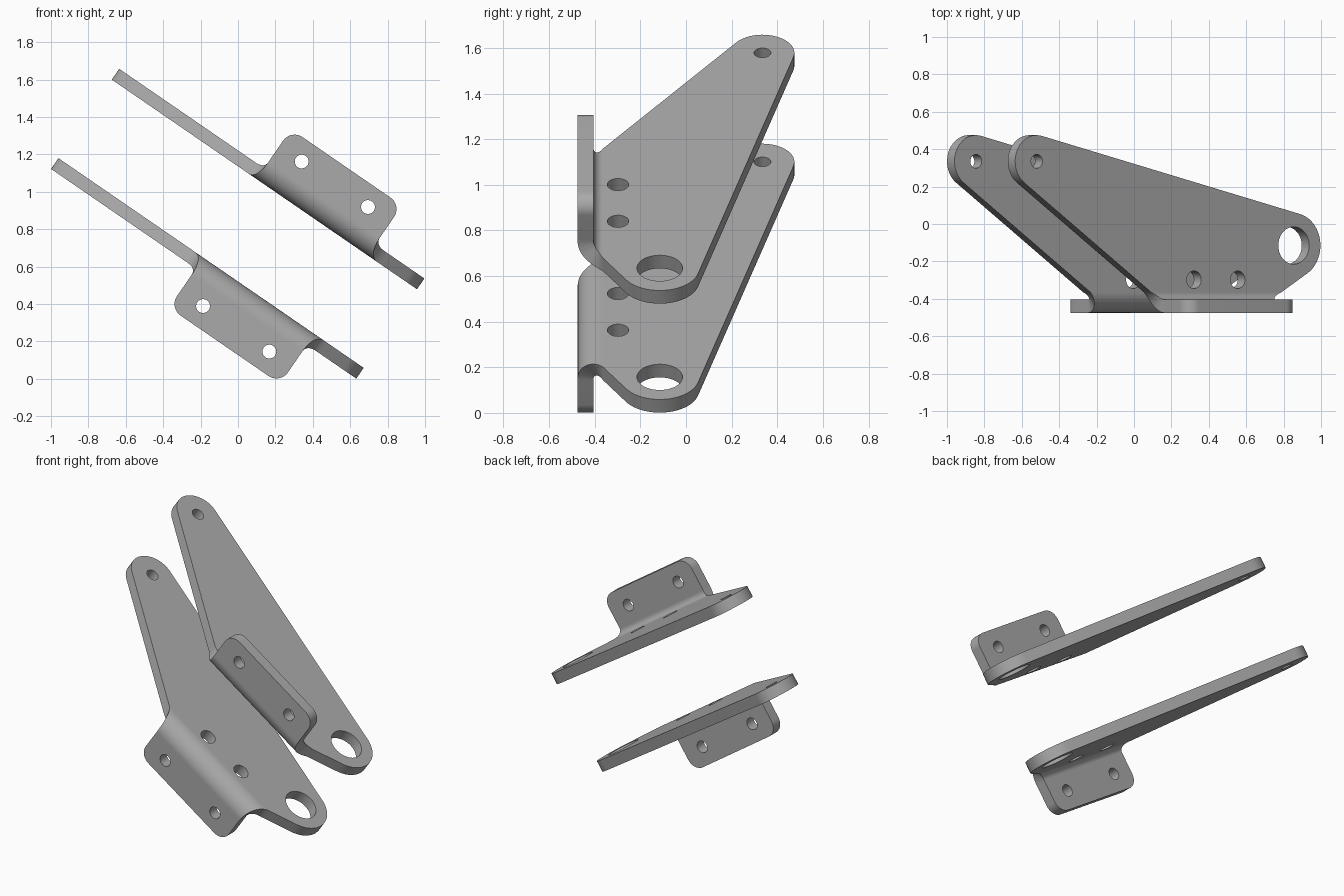
import bpy, bmesh
from math import radians, sin, cos, pi
from mathutils import Vector

cube = bpy.data.objects.get("Cube")
if cube:
    bpy.data.objects.remove(cube, do_unlink=True)

THICK = 0.07          # sheet thickness
BEND_Y = -0.365       # where the bend starts
INNER = 0.04          # inner bend radius
NEUTRAL = INNER + THICK / 2
BEND_LEN = NEUTRAL * pi / 2
ALONG = Vector((0.824, 0, -0.566)).normalized()
NORMAL = Vector((0.566, 0, 0.824)).normalized()

steel = bpy.data.materials.new("plain_grey_steel")
steel.use_nodes = True
grey = (0.4, 0.4, 0.4, 1)
steel.diffuse_color = grey
steel.node_tree.nodes["Principled BSDF"].inputs["Base Color"].default_value = grey


def arc(cx, cy, r, a0, a1, n=16):
    angles = [radians(a0 + (a1 - a0) * i / n) for i in range(n + 1)]
    return [(cx + r * cos(a), cy + r * sin(a)) for a in angles]


def circle(cx, cy, r):
    return arc(cx, cy, r, 0, 360, 40)[:-1]


# Unfolded sheet outline: straight edges joining tangent arcs
FLANGE_Y = BEND_Y - BEND_LEN - 0.214
outline = (arc(0.14, 0.335, 0.14, 76, 234.6, 24)            # narrow end
           + arc(0.79, -0.483, 0.15, 54.6, 0, 10)           # left flare
           + arc(1.015, FLANGE_Y + 0.075, 0.075, 180, 270)  # flange corners
           + arc(1.585, FLANGE_Y + 0.075, 0.075, 270, 360)
           + arc(1.81, -0.49, 0.15, 180, 121, 10)           # right flare
           + arc(1.807, -0.115, 0.173, -59, 76, 24))        # wide end
holes = [circle(0.14, 0.335, 0.037), circle(1.807, -0.115, 0.1)]
for side in (-1, 1):
    holes.append(circle(1.302 + side * 0.142, -0.298, 0.047))
    holes.append(circle(1.3 + side * 0.215, FLANGE_Y + 0.11, 0.037))


def flat_sheet():
    """Filled, extruded outline with its holes."""
    curve = bpy.data.curves.new("sheet_profile", "CURVE")
    curve.dimensions = "2D"
    curve.fill_mode = "BOTH"
    curve.extrude = THICK / 2
    for loop in [outline] + holes:
        spline = curve.splines.new("POLY")
        spline.points.add(len(loop) - 1)
        for point, (x, y) in zip(spline.points, loop):
            point.co = (x, y, 0, 1)
        spline.use_cyclic_u = True
    helper = bpy.data.objects.new("sheet_profile", curve)
    bpy.context.collection.objects.link(helper)
    graph = bpy.context.evaluated_depsgraph_get()
    mesh = bpy.data.meshes.new_from_object(helper.evaluated_get(graph))
    bpy.data.objects.remove(helper, do_unlink=True)
    bpy.data.curves.remove(curve)
    return mesh


def fold(y, w):
    """Fold a sheet point at height w round the bend."""
    rho = THICK + INNER - w
    d = BEND_Y - y
    if d <= 0:
        return y, w
    if d >= BEND_LEN:
        return BEND_Y - rho, THICK + INNER + d - BEND_LEN
    a = d / NEUTRAL
    return BEND_Y - rho * sin(a), THICK + INNER - rho * cos(a)


def bracket(name, origin, flip):
    mesh = flat_sheet()
    mesh.name = name
    bm = bmesh.new()
    bm.from_mesh(mesh)
    bmesh.ops.remove_doubles(bm, verts=bm.verts, dist=1e-5)
    # Cut lines across the bend, with one support line on each side
    cuts = [BEND_Y - BEND_LEN * i / 10 for i in range(11)]
    for y in cuts + [BEND_Y + 0.01, BEND_Y - BEND_LEN - 0.01]:
        bmesh.ops.bisect_plane(bm, geom=bm.verts[:] + bm.edges[:] + bm.faces[:],
                               plane_co=(0, y, 0), plane_no=(0, 1, 0), dist=1e-6)
    for v in bm.verts:
        y, n = fold(v.co.y, v.co.z + THICK / 2)
        v.co = Vector(origin) + ALONG * v.co.x + NORMAL * n * flip + Vector((0, y, 0))
    bmesh.ops.recalc_face_normals(bm, faces=bm.faces)
    bm.to_mesh(mesh)
    bm.free()
    mesh.materials.clear()
    mesh.materials.append(steel)
    obj = bpy.data.objects.new(name, mesh)
    bpy.context.collection.objects.link(obj)
    bpy.ops.object.select_all(action="DESELECT")
    obj.select_set(True)
    bpy.context.view_layer.objects.active = obj
    bpy.ops.object.shade_smooth_by_angle(angle=radians(30))
    return obj


# Mirrored pair: flange up on the upper one, flange down on the lower one
bracket("upper_bracket", (-0.675, 0, 1.6), 1)
bracket("lower_bracket", (-0.96, 0, 1.18), -1)
